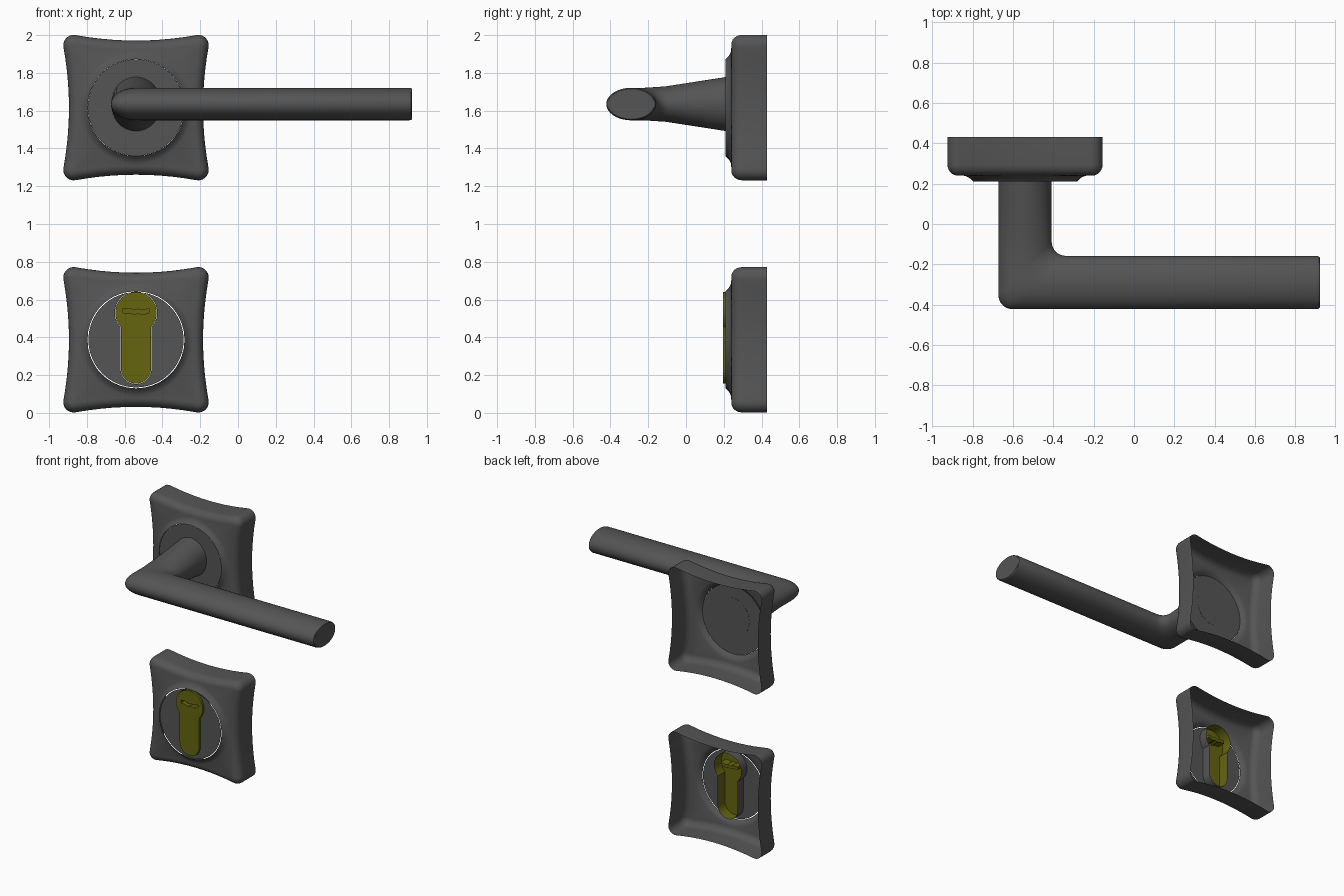
import bpy, bmesh
from math import sin, cos, pi, radians, atan2, sqrt

if "Cube" in bpy.data.objects:
    bpy.data.objects.remove(bpy.data.objects["Cube"])

CX = -0.54          # common vertical axis of the set
N = 64              # segments round circles


def material(name, col):
    m = bpy.data.materials.new(name)
    m.diffuse_color = (*col, 1)
    m.use_nodes = True
    m.node_tree.nodes["Principled BSDF"].inputs["Base Color"].default_value = m.diffuse_color
    return m


DARK = material("dark_grey", (0.09, 0.09, 0.09))
OLIVE = material("olive_brass", (0.13, 0.13, 0.005))


def finish(bm, name, mat):
    bmesh.ops.recalc_face_normals(bm, faces=bm.faces)
    me = bpy.data.meshes.new(name)
    bm.to_mesh(me)
    bm.free()
    ob = bpy.data.objects.new(name, me)
    bpy.context.collection.objects.link(ob)
    me.materials.append(mat)
    bpy.ops.object.select_all(action='DESELECT')
    ob.select_set(True)
    bpy.context.view_layer.objects.active = ob
    bpy.ops.object.shade_smooth_by_angle(angle=radians(32))
    return ob


def loft(bm, rings, cap_start=False, cap_end=False):
    vs = [[bm.verts.new(p) for p in r] for r in rings]
    for a, b in zip(vs, vs[1:]):
        for i in range(len(a)):
            j = (i + 1) % len(a)
            bm.faces.new((a[i], a[j], b[j], b[i]))
    if cap_start:
        bm.faces.new(vs[0])
    if cap_end:
        bm.faces.new(vs[-1])
    return vs


def ring(pts, y):
    return [(x, y, z) for x, z in pts]


def circle(r, cz):
    return [(CX + r * cos(2 * pi * i / N), cz + r * sin(2 * pi * i / N)) for i in range(N)]


def fill_between(bm, *loops):
    edges = []
    for lp in loops:
        for i in range(len(lp)):
            pair = (lp[i], lp[(i + 1) % len(lp)])
            edges.append(bm.edges.get(pair) or bm.edges.new(pair))
    bmesh.ops.triangle_fill(bm, edges=edges, use_beauty=True, normal=(0, -1, 0))


# pincushion outline: four rounded corners joined by hollow sides
def cushion(d):
    pts, r, c, mid, k = [], 0.055 - d, 0.33, 0.355 - d, radians(10)
    ex, ez = c + r * cos(k), c - r * sin(k)
    for q in range(4):
        side = []
        for i in range(1, 10):
            t = -1 + 2 * i / 10
            side.append((mid + (ex - mid) * t * t, ez * t))
        for i in range(8):
            a = -k + (pi / 2 + 2 * k) * i / 7
            side.append((c + r * cos(a), c + r * sin(a)))
        for x, z in side:
            for _ in range(q):
                x, z = -z, x
            pts.append((x, z))
    return pts


# hollow rose plate with raised collar round the disc
def rose(name, cz):
    bm = bmesh.new()
    shift = lambda pts: [(CX + x, cz + z) for x, z in pts]
    rings = [ring(shift(cushion(0)), 0.43)]
    for i in range(7):
        a = pi / 2 * i / 6
        rings.append(ring(shift(cushion(0.05 * (1 - cos(a)))), 0.297 - 0.057 * sin(a)))
    angles = [atan2(z, x) for x, z in cushion(0)]
    for r, y in ((0.297, 0.238), (0.284, 0.233), (0.271, 0.224), (0.257, 0.21)):
        rings.append(ring(shift([(r * cos(a), r * sin(a)) for a in angles]), y))
    loft(bm, rings)
    finish(bm, name, DARK)


rose("upper_rose", 1.616)
rose("lower_rose", 0.387)

# disc behind the lever
bm = bmesh.new()
bm.faces.new([bm.verts.new(p) for p in ring(circle(0.256, 1.616), 0.211)])
finish(bm, "upper_disc", DARK)


# lock cylinder outline: round head over a round-ended stem
def keyhole(o=0.0):
    R, w = 0.11 + o, 0.08 + o
    a0 = -atan2(sqrt(R * R - w * w), w)
    head = [(a0 + (pi - 2 * a0) * i / 32) for i in range(33)]
    pts = [(CX + R * cos(a), 0.53 + R * sin(a)) for a in head]
    return pts + [(CX + w * cos(a), 0.235 + w * sin(a))
                  for a in (pi + pi * i / 16 for i in range(17))]


# lower disc with cylinder opening and rearward sleeve
bm = bmesh.new()
sleeve = loft(bm, [ring(keyhole(0.002), 0.211), ring(keyhole(0.002), 0.28)])
rim = [bm.verts.new(p) for p in ring(circle(0.252, 0.387), 0.211)]
fill_between(bm, rim, sleeve[0])
finish(bm, "lower_disc", DARK)

# lock cylinder with wavy key slot
bm = bmesh.new()
body = loft(bm, [ring(keyhole(), 0.197), ring(keyhole(), 0.275)])
xs = [-0.07, -0.03, -0.012, 0.012, 0.03, 0.07]
low = [0.53, 0.53, 0.52, 0.528, 0.52, 0.53]
high = [0.552, 0.552, 0.543, 0.55, 0.543, 0.552]
slot = [(CX + x, z) for x, z in zip(xs, low)] + [(CX + x, z) for x, z in zip(xs[::-1], high[::-1])]
cut = loft(bm, [ring(slot, 0.197), ring(slot, 0.26)], cap_end=True)
fill_between(bm, body[0], cut[0])
finish(bm, "lock_cylinder", OLIVE)

# lever: round neck narrowing to an oval grip through a mitred elbow
W, FR, LY, LZ = 0.132, 0.07, -0.29, 1.635


def lever_point(t, x, y, s=1.0):
    f = min(1, max(0, (0.212 - y) / 0.37))
    return (x, y, LZ + (0.143 - 0.057 * f) * sin(t) * s)


rows = []
for i in range(N):
    t = 2 * pi * i / N
    u = W * cos(t)
    fx, fy = CX - u + FR, LY - u + FR
    row = [lever_point(t, CX - u, 0.212 + (fy - 0.212) * k / 4) for k in range(4)]
    for k in range(9):
        a = pi + pi / 2 * k / 8
        row.append(lever_point(t, fx + FR * cos(a), fy + FR * sin(a)))
    row.append(lever_point(t, 0.2, LY - u))
    for x, s in ((0.908, 1), (0.917, 0.975), (0.921, 0.93)):
        row.append(lever_point(t, x, LY - u * s, s))
    rows.append(row)
bm = bmesh.new()
loft(bm, list(zip(*rows)), cap_start=True, cap_end=True)
finish(bm, "lever_handle", DARK)
